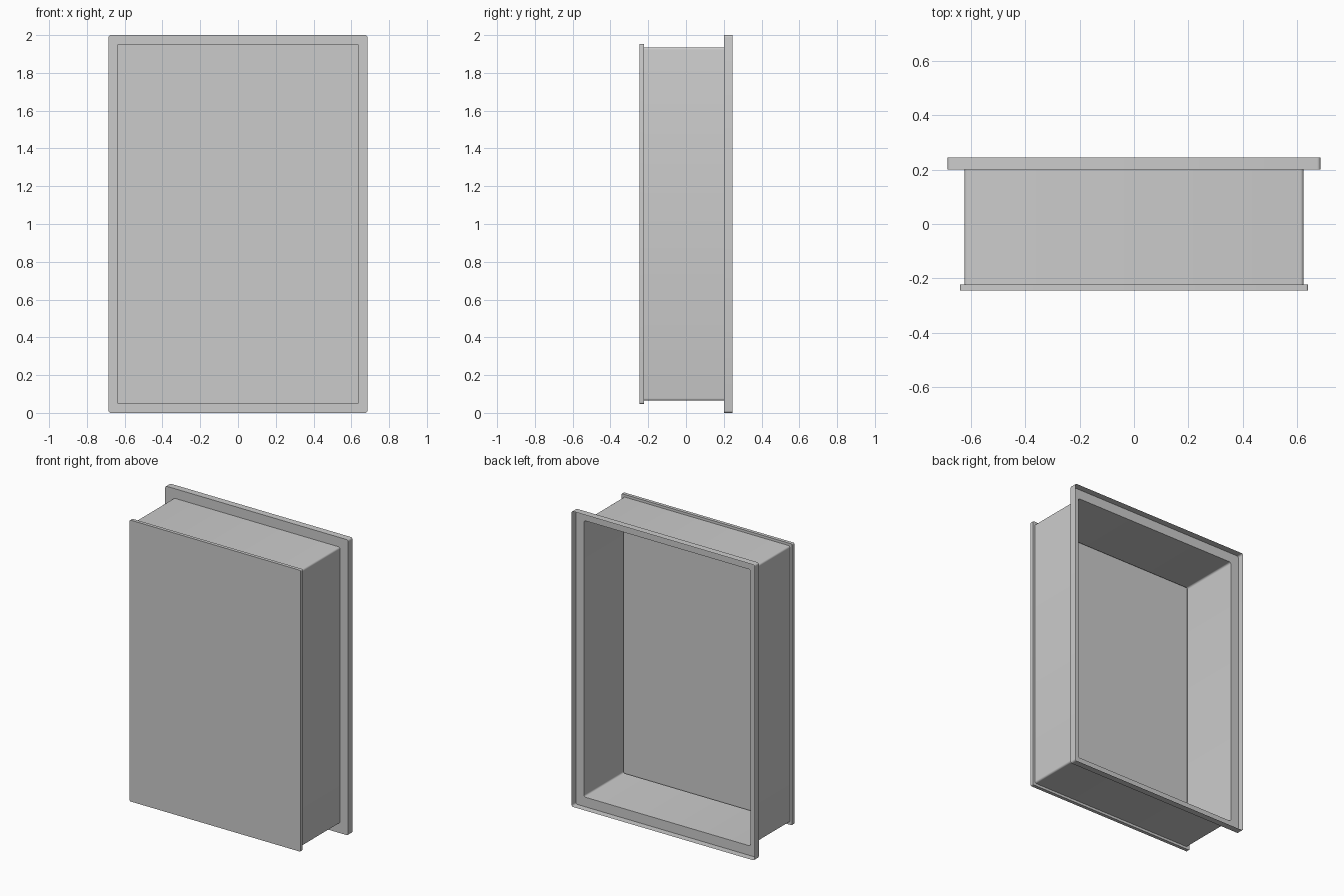
import bpy
import bmesh
import math

# Remove the default cube only
cube = bpy.data.objects.get("Cube")
if cube:
    bpy.data.objects.remove(cube, do_unlink=True)

grey = bpy.data.materials.new("light grey")
grey.use_nodes = True
colour = (0.6, 0.6, 0.6, 1)
grey.diffuse_color = colour
grey.node_tree.nodes["Principled BSDF"].inputs["Base Color"].default_value = colour

MID_Z = 1.0
CORNER_STEPS = 4


def rounded_ring(bm, half_x, half_z, radius, y):
    """Vertices of an upright rounded rectangle at depth y."""
    ring = []
    for corner, (sx, sz) in enumerate([(1, 1), (-1, 1), (-1, -1), (1, -1)]):
        cx, cz = sx * (half_x - radius), sz * (half_z - radius)
        for i in range(CORNER_STEPS + 1):
            a = math.pi / 2 * (corner + i / CORNER_STEPS)
            ring.append(bm.verts.new((cx + radius * math.cos(a), y,
                                      MID_Z + cz + radius * math.sin(a))))
    return ring


def sheet_part(name, sections, close_first=False):
    """Loft a thin pressed sheet through rounded rectangles."""
    bm = bmesh.new()
    rings = [rounded_ring(bm, *s) for s in sections]
    n = len(rings[0])
    for a, b in zip(rings, rings[1:]):
        for i in range(n):
            j = (i + 1) % n
            bm.faces.new((a[i], a[j], b[j], b[i]))
    if close_first:
        bm.faces.new(rings[0])
    mesh = bpy.data.meshes.new(name)
    bm.to_mesh(mesh)
    bm.free()
    mesh.materials.append(grey)
    ob = bpy.data.objects.new(name, mesh)
    bpy.context.collection.objects.link(ob)
    bpy.ops.object.select_all(action="DESELECT")
    ob.select_set(True)
    bpy.context.view_layer.objects.active = ob
    bpy.ops.object.shade_smooth_by_angle(angle=math.radians(30))
    return ob


FRONT, PANEL_BACK, FLANGE, BACK = -0.245, -0.222, 0.2, 0.245
box = (0.623, 0.935, 0.012)
panel = (0.64, 0.952, 0.008)
rim = (0.685, 1.0, 0.012)

# Closed front panel with a shallow lip turned back to the box
sheet_part("front_panel", [(*panel, FRONT), (*panel, PANEL_BACK), (*box, PANEL_BACK)],
           close_first=True)

# Four walls of the niche
sheet_part("box_walls", [(*box, PANEL_BACK), (*box, FLANGE)])

# Flange around the open back, with its raised outer rim
sheet_part("rear_flange", [(*box, FLANGE), (*rim, FLANGE), (*rim, BACK)])
